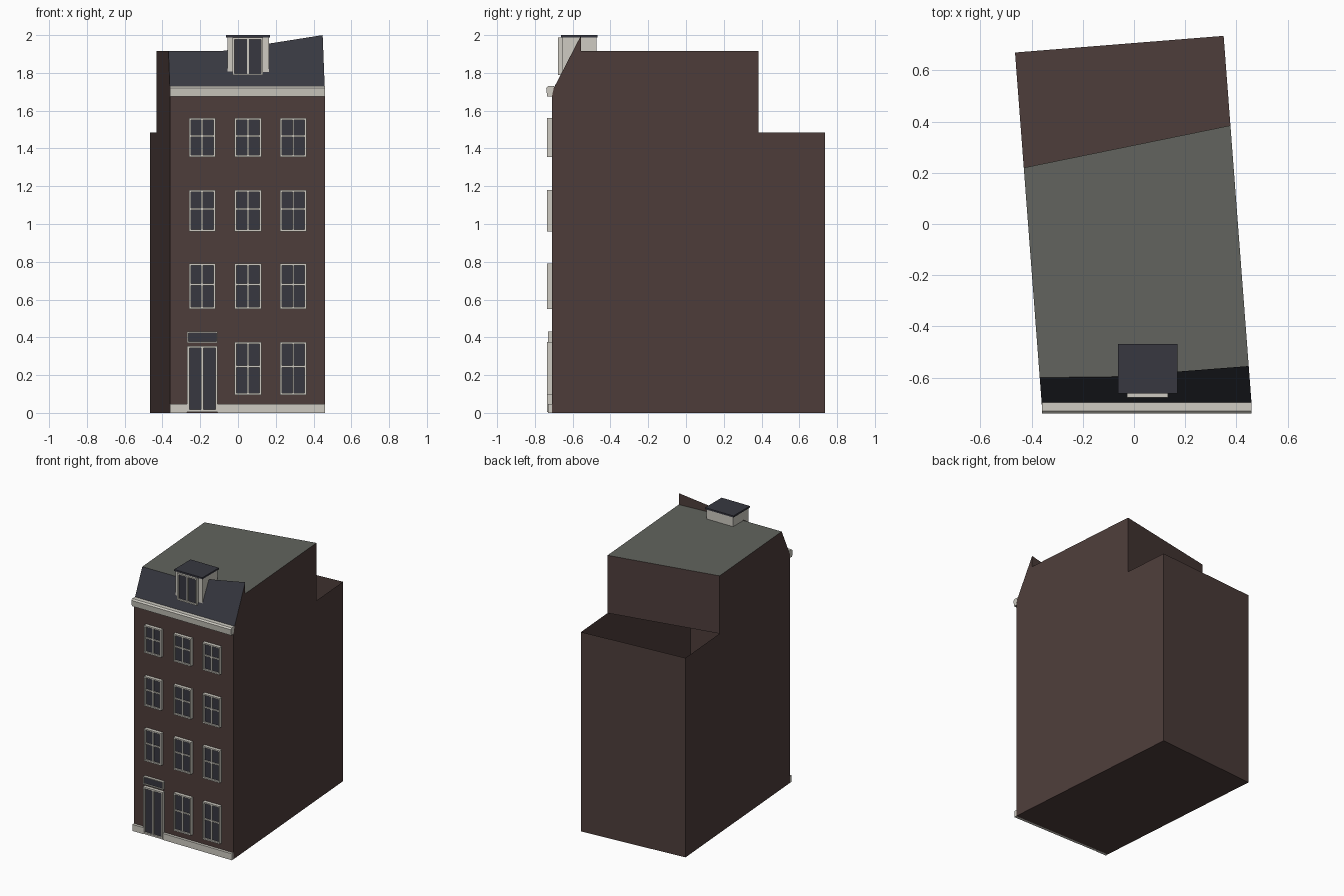
import bpy
import bmesh

cube = bpy.data.objects.get("Cube")
if cube:
    bpy.data.objects.remove(cube, do_unlink=True)


def material(name, rgb):
    m = bpy.data.materials.new(name)
    m.use_nodes = True
    colour = (*rgb, 1)
    m.diffuse_color = colour
    bsdf = next(n for n in m.node_tree.nodes if n.type == 'BSDF_PRINCIPLED')
    bsdf.inputs["Base Color"].default_value = colour
    return m


BRICK = material("brown brick", (.076, .047, .043))
FLAT = material("grey roofing", (.122, .127, .112))
SLATE = material("dark slate", (.038, .039, .051))
TRIM = material("pale trim", (.62, .6, .54))

FRONT = -.71      # plane of the front wall
ROOF = 1.915      # flat roof height
BACK = 1.485      # top of the low rear walls


def finish(name, bm, *mats):
    mesh = bpy.data.meshes.new(name)
    bm.to_mesh(mesh)
    bm.free()
    for m in mats:
        mesh.materials.append(m)
    obj = bpy.data.objects.new(name, mesh)
    bpy.context.collection.objects.link(obj)
    return obj


def add_box(bm, x0, x1, y0, y1, z0, z1):
    v = bmesh.ops.create_cube(bm, size=1)["verts"]
    for p in v:
        p.co.x = x1 if p.co.x > 0 else x0
        p.co.y = y1 if p.co.y > 0 else y0
        p.co.z = z1 if p.co.z > 0 else z0


def boxes(name, mat, *dims):
    bm = bmesh.new()
    for d in dims:
        add_box(bm, *d)
    return finish(name, bm, mat)


def framed_pane(name, x0, x1, z0, z1, y=FRONT, bar=.01, out=.025,
                mullion=True, transom=0):
    """Pale frame with optional glazing bars around a dark pane."""
    f, b = y - out, y + .005
    parts = [(x0, x0 + bar, f, b, z0, z1), (x1 - bar, x1, f, b, z0, z1),
             (x0 + bar, x1 - bar, f, b, z0, z0 + bar),
             (x0 + bar, x1 - bar, f, b, z1 - bar, z1)]
    if mullion:
        mid = (x0 + x1) / 2
        parts.append((mid - bar / 2, mid + bar / 2, f + .003, b, z0 + bar, z1 - bar))
    if transom:
        zt = z0 + (z1 - z0) * transom
        parts.append((x0 + bar, x1 - bar, f + .004, b, zt - bar / 2, zt + bar / 2))
    boxes(name + "_frame", TRIM, *parts)
    boxes(name + "_glass", SLATE,
          (x0 + bar, x1 - bar, y - .012, y - .004, z0 + bar, z1 - bar))


# House shell: skewed plan, stepped rear left open at the top
def side(x0, y, z):
    return (x0 - .076 * (y - FRONT), y, z)


L, R = -.36, .46
left = [side(L, *p) for p in ((FRONT, 0), (FRONT, 1.7), (-.6, ROOF), (.22, ROOF),
                              (.22, BACK), (.67, BACK), (.67, 0))]
right = [side(R, *p) for p in ((FRONT, 0), (FRONT, 1.7), (-.555, 2), (-.555, ROOF),
                               (.385, ROOF), (.385, BACK), (.735, BACK), (.735, 0))]
kink = (-.09, -.597, ROOF)

bm = bmesh.new()
verts = {}


def face(points, index=0):
    vs = [verts.setdefault(p, None) or bm.verts.new(p) for p in points]
    verts.update(zip(points, vs))
    bm.faces.new(vs).material_index = index


face(left)
face(right[::-1])
face([left[0], right[0], right[1], left[1]])               # front wall
face([left[-1], left[-2], right[-2], right[-1]])           # rear wall
face([left[3], left[4], right[5], right[4]])               # set-back rear wall
face([left[0], left[-1], right[-1], right[0]])             # floor
face([kink, right[2], right[3]][::-1])                     # back of raised gable
face([left[2], kink, right[3], right[4], left[3]], 1)      # flat roof
face([left[1], right[1], right[2], kink, left[2]], 2)      # front slope
finish("house_shell", bm, BRICK, FLAT, SLATE)

# Cornice with a chamfered top, swept along the front
bm = bmesh.new()
profile = [(FRONT, 1.675), (-.735, 1.675), (-.74, 1.72), (-.73, 1.73), (FRONT + .012, 1.73)]
strip = bm.faces.new([bm.verts.new((L, y, z)) for y, z in profile])
ext = bmesh.ops.extrude_face_region(bm, geom=[strip])["geom"]
bmesh.ops.translate(bm, vec=(R - L, 0, 0),
                    verts=[g for g in ext if isinstance(g, bmesh.types.BMVert)])
bm.faces.ensure_lookup_table()
bmesh.ops.recalc_face_normals(bm, faces=bm.faces)
finish("cornice", bm, TRIM)

# Plinth on either side of the door
DOOR = (-.27, -.108)
boxes("plinth", TRIM, (L, DOOR[0], -.73, FRONT, 0, .048),
      (DOOR[1], R, -.73, FRONT, 0, .048))

# Windows in three columns; the door takes the first ground bay
columns = [(-.26, -.12), (-.018, .125), (.222, .363)]
floors = [(.095, .375), (.55, .79), (.96, 1.18), (1.355, 1.56)]
for f, (z0, z1) in enumerate(floors):
    for c, (x0, x1) in enumerate(columns):
        if f or c:
            framed_pane(f"window_{f}_{c}", x0, x1, z0, z1, transom=.54)

# Door and the light above it
framed_pane("door", *DOOR, .005, .355, bar=.012)
framed_pane("door_light", *DOOR, .37, .43, bar=.007, out=.02, mullion=False)

# Dormer
boxes("dormer_walls", TRIM, (-.055, .165, -.655, -.475, 1.8, 1.99))
boxes("dormer_roof", SLATE, (-.063, .17, -.662, -.468, 1.988, 2))
framed_pane("dormer_window", -.028, .133, 1.788, 1.988, y=-.655, out=.022)
